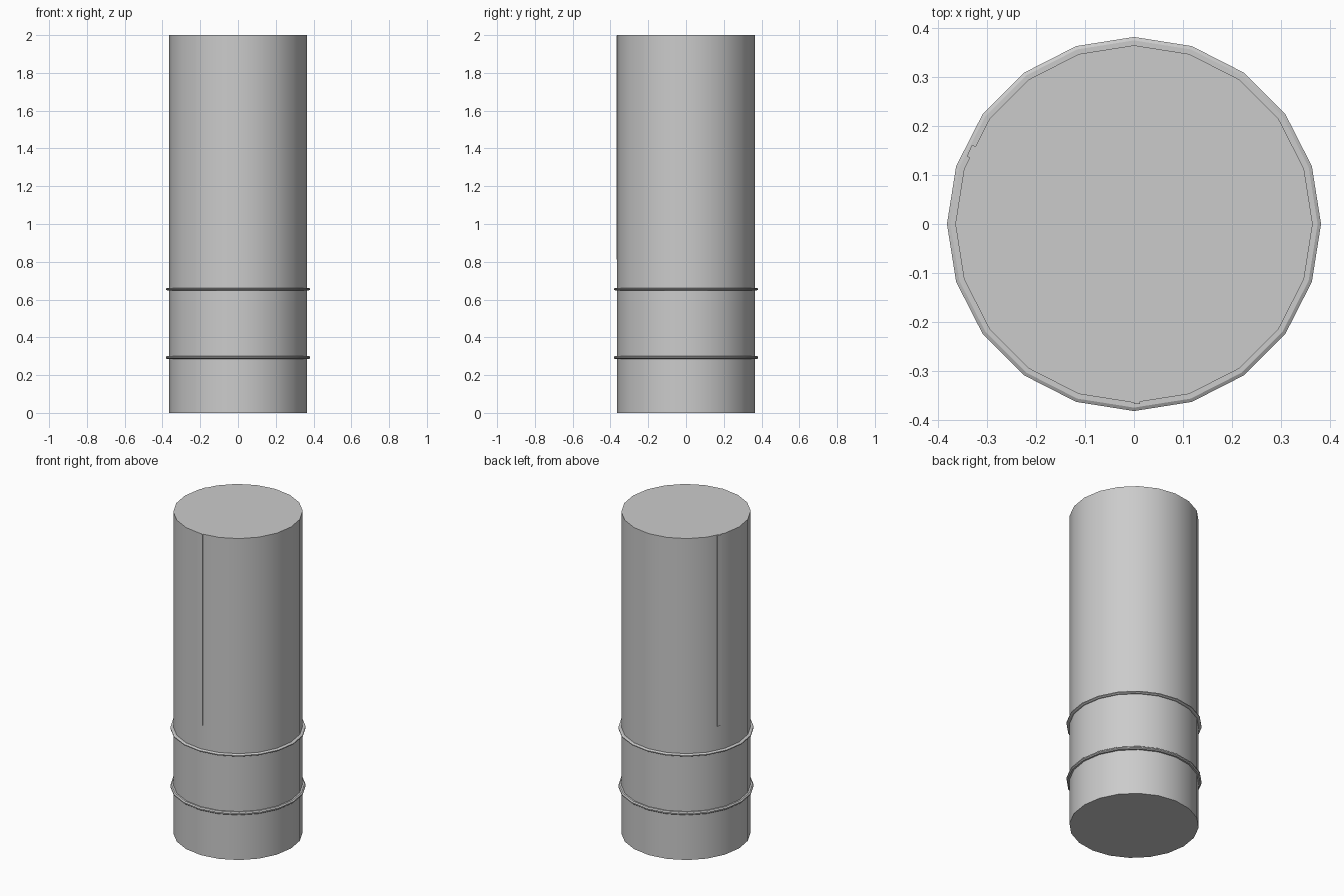
import bpy, bmesh, math

if "Cube" in bpy.data.objects:
    bpy.data.objects.remove(bpy.data.objects["Cube"])

SIDES = 20
R = 0.365

grey = bpy.data.materials.new("grey")
grey.diffuse_color = (0.60, 0.60, 0.60, 1)
grey.use_nodes = True
grey.node_tree.nodes["Principled BSDF"].inputs["Base Color"].default_value = grey.diffuse_color


def finish(name, bm):
    bmesh.ops.recalc_face_normals(bm, faces=bm.faces)
    me = bpy.data.meshes.new(name)
    bm.to_mesh(me)
    bm.free()
    me.materials.append(grey)
    ob = bpy.data.objects.new(name, me)
    bpy.context.collection.objects.link(ob)
    bpy.ops.object.select_all(action='DESELECT')
    ob.select_set(True)
    bpy.context.view_layer.objects.active = ob
    bpy.ops.object.shade_smooth_by_angle(angle=math.radians(30))
    return ob


def lathe(name, profile, closed):
    """Turn (radius, z) points round z; an open profile gets end caps."""
    bm = bmesh.new()
    loops = [[bm.verts.new((r * math.cos(math.tau * i / SIDES),
                            r * math.sin(math.tau * i / SIDES), z))
              for i in range(SIDES)] for r, z in profile]
    pairs = list(zip(loops, loops[1:]))
    if closed:
        pairs.append((loops[-1], loops[0]))
    else:
        bm.faces.new(loops[0])
        bm.faces.new(loops[-1])
    for a, b in pairs:
        for i in range(SIDES):
            j = (i + 1) % SIDES
            bm.faces.new((a[i], a[j], b[j], b[i]))
    return finish(name, bm)


def seam(name, angle, radius, width):
    """Thin upright strip on the upper tube, mostly sunk into the wall."""
    bm = bmesh.new()
    bmesh.ops.create_cube(bm, size=1)
    for v in bm.verts:
        v.co.x = radius - 0.01 + v.co.x * 0.02
        v.co.y *= width
        v.co.z = 1.405 + v.co.z * 1.188
    ob = finish(name, bm)
    ob.rotation_euler.z = math.radians(angle)


# Main tube with closed ends
lathe("tube", [(R, 0), (R, 0.29), (R, 0.655), (R, 2)], False)

# Two narrow raised bands
for name, z, h in (("upper_band", 0.655, 0.007), ("lower_band", 0.293, 0.009)):
    lathe(name, [(R - 0.01, z - h), (R + 0.010, z - h), (R + 0.017, z - h * 0.4),
                 (R + 0.017, z + h * 0.4), (R + 0.010, z + h), (R - 0.01, z + h)], True)

# Upright seams
seam("front_seam", -89, 0.368, 0.012)
seam("back_left_seam", 156, 0.368, 0.026)
